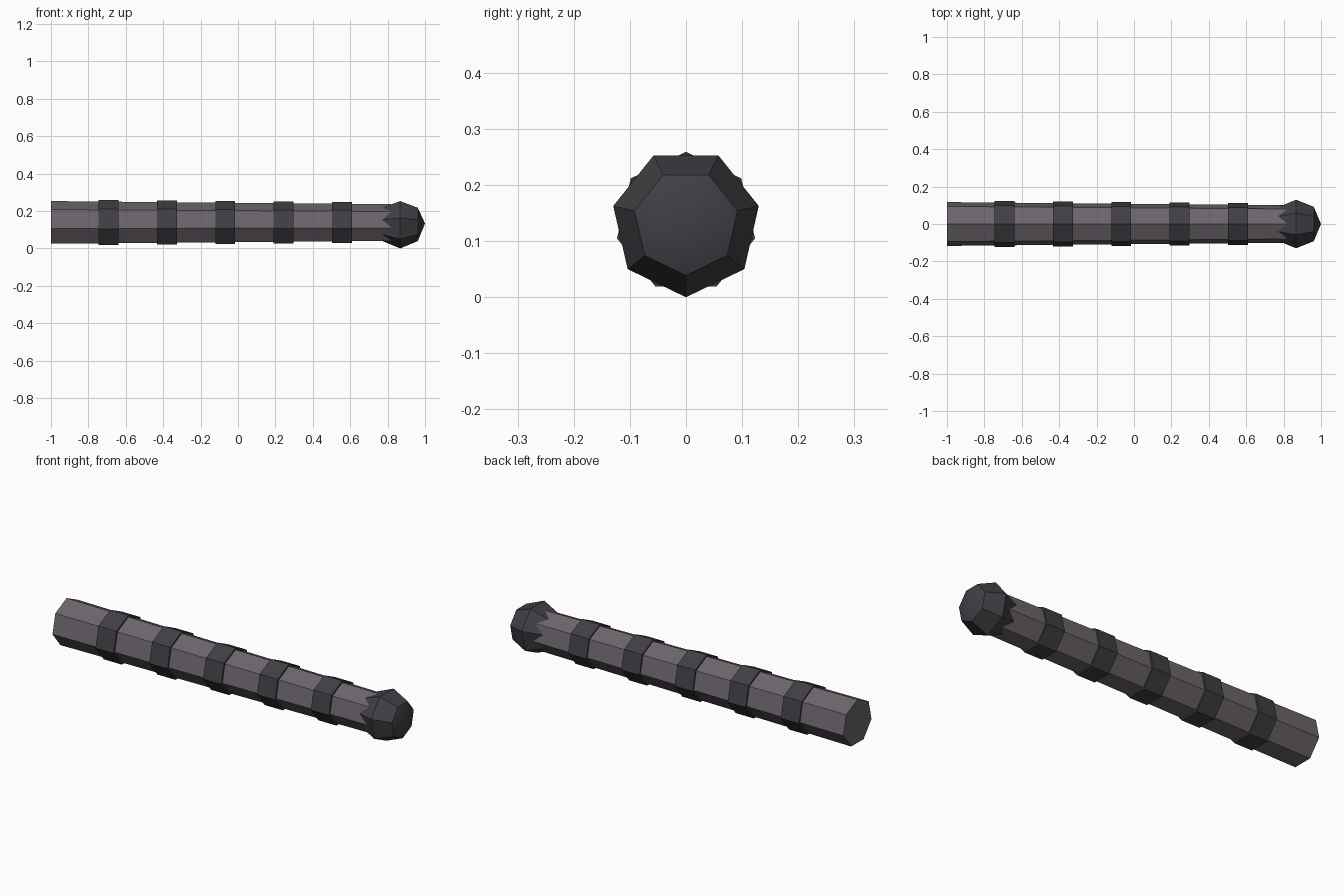
import bpy, bmesh, math

if "Cube" in bpy.data.objects:
    bpy.data.objects.remove(bpy.data.objects["Cube"])

SIDES = 7
AXIS_Z = 0.133


def material(name, rgb):
    m = bpy.data.materials.new(name)
    m.diffuse_color = (*rgb, 1)
    m.use_nodes = True
    m.node_tree.nodes["Principled BSDF"].inputs["Base Color"].default_value = m.diffuse_color
    return m


SHAFT = material("worn grey", (0.150, 0.130, 0.150))
IRON = material("dark iron", (0.050, 0.050, 0.058))


def lathe_x(name, profile, mat, turn=0.0):
    """Seven-sided solid along x from (x, radius) pairs; radius 0 makes a tip."""
    bm = bmesh.new()
    rings = []
    for x, r in profile:
        if r == 0:
            rings.append([bm.verts.new((x, 0, AXIS_Z))])
            continue
        angles = [turn + math.tau * i / SIDES for i in range(SIDES)]
        rings.append([bm.verts.new((x, r * math.sin(a), AXIS_Z + r * math.cos(a)))
                      for a in angles])
    for a, b in zip(rings, rings[1:]):
        for i in range(SIDES):
            j = (i + 1) % SIDES
            if len(a) == 1:
                bm.faces.new((a[0], b[j], b[i]))
            elif len(b) == 1:
                bm.faces.new((a[i], a[j], b[0]))
            else:
                bm.faces.new((a[i], a[j], b[j], b[i]))
    for ring in (rings[0], rings[-1]):
        if len(ring) > 1:
            bm.faces.new(ring)
    bmesh.ops.recalc_face_normals(bm, faces=bm.faces[:])
    me = bpy.data.meshes.new(name)
    bm.to_mesh(me)
    bm.free()
    me.materials.append(mat)
    ob = bpy.data.objects.new(name, me)
    bpy.context.collection.objects.link(ob)
    bpy.ops.object.select_all(action='DESELECT')
    ob.select_set(True)
    bpy.context.view_layer.objects.active = ob
    bpy.ops.object.shade_smooth_by_angle(angle=math.radians(30))
    return ob


def shaft_radius(x):
    return 0.120 - 0.0093 * (x + 1)


# tapered shaft, its right end buried in the ball
lathe_x("shaft", [(-1, shaft_radius(-1)), (0.87, shaft_radius(0.87))], SHAFT)

# five raised bands
for k in range(5):
    x = -0.692 + 0.312 * k
    r = shaft_radius(x) + 0.009
    lathe_x(f"band_{k + 1}", [(x - 0.053, r), (x + 0.053, r)], IRON)

# faceted ball at the tip, turned half a facet
R, CX = 0.133, 0.867
ball = [(CX - R * math.cos(t), 0 if k in (0, 4) else R * math.sin(t))
        for k, t in enumerate(math.pi * k / 4 for k in range(5))]
lathe_x("end_ball", ball, IRON, math.pi)
